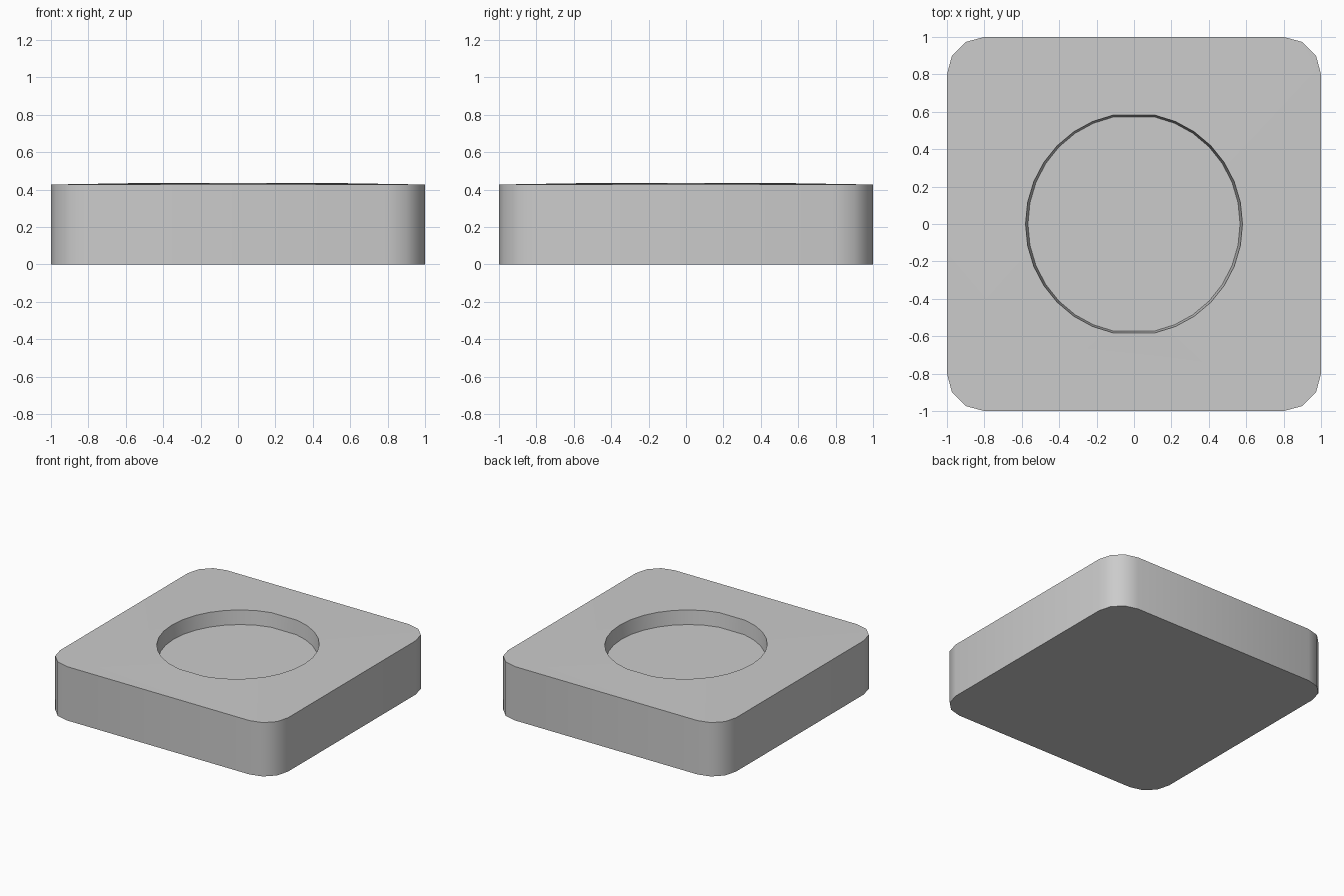
import bpy, bmesh
from math import sin, cos, pi, radians
from mathutils import Vector

if "Cube" in bpy.data.objects:
    bpy.data.objects.remove(bpy.data.objects["Cube"])

bm = bmesh.new()


def ring(points, z):
    verts = [bm.verts.new((x, y, z)) for x, y in points]
    edges = [bm.edges.new((verts[i - 1], verts[i])) for i in range(len(verts))]
    return verts, edges


def wall(lower, upper):
    n = len(lower)
    for i in range(n):
        j = (i + 1) % n
        bm.faces.new((lower[i], lower[j], upper[j], upper[i]))


def oval(rx, ry):
    # 32-step oval without its top and bottom points
    return [(rx * cos(i * pi / 16), ry * sin(i * pi / 16))
            for i in range(32) if i not in (8, 24)]


# rounded square outline: three segments per corner
outline = []
for k, (sx, sy) in enumerate([(1, 1), (-1, 1), (-1, -1), (1, -1)]):
    for s in range(4):
        a = k * pi / 2 + s * pi / 6
        outline.append((sx * 0.8 + 0.2 * cos(a), sy * 0.8 + 0.2 * sin(a)))

# outer body
base, _ = ring(outline, 0)
top, top_edges = ring(outline, 0.427)
wall(base, top)
bm.faces.new(base[::-1])

# shallow round recess
rim, rim_edges = ring(oval(0.58, 0.593), 0.434)
floor, _ = ring(oval(0.567, 0.583), 0.323)
wall(floor, rim)
bm.faces.new(floor)

# top surface rising slightly towards the recess
bmesh.ops.triangle_fill(bm, edges=top_edges + rim_edges, use_beauty=True,
                        normal=Vector((0, 0, 1)))
bmesh.ops.recalc_face_normals(bm, faces=bm.faces)

mesh = bpy.data.meshes.new("recessed_block")
bm.to_mesh(mesh)
bm.free()
block = bpy.data.objects.new("recessed_block", mesh)
bpy.context.collection.objects.link(block)
bpy.context.view_layer.objects.active = block
block.select_set(True)
bpy.ops.object.shade_smooth_by_angle(angle=radians(40))
